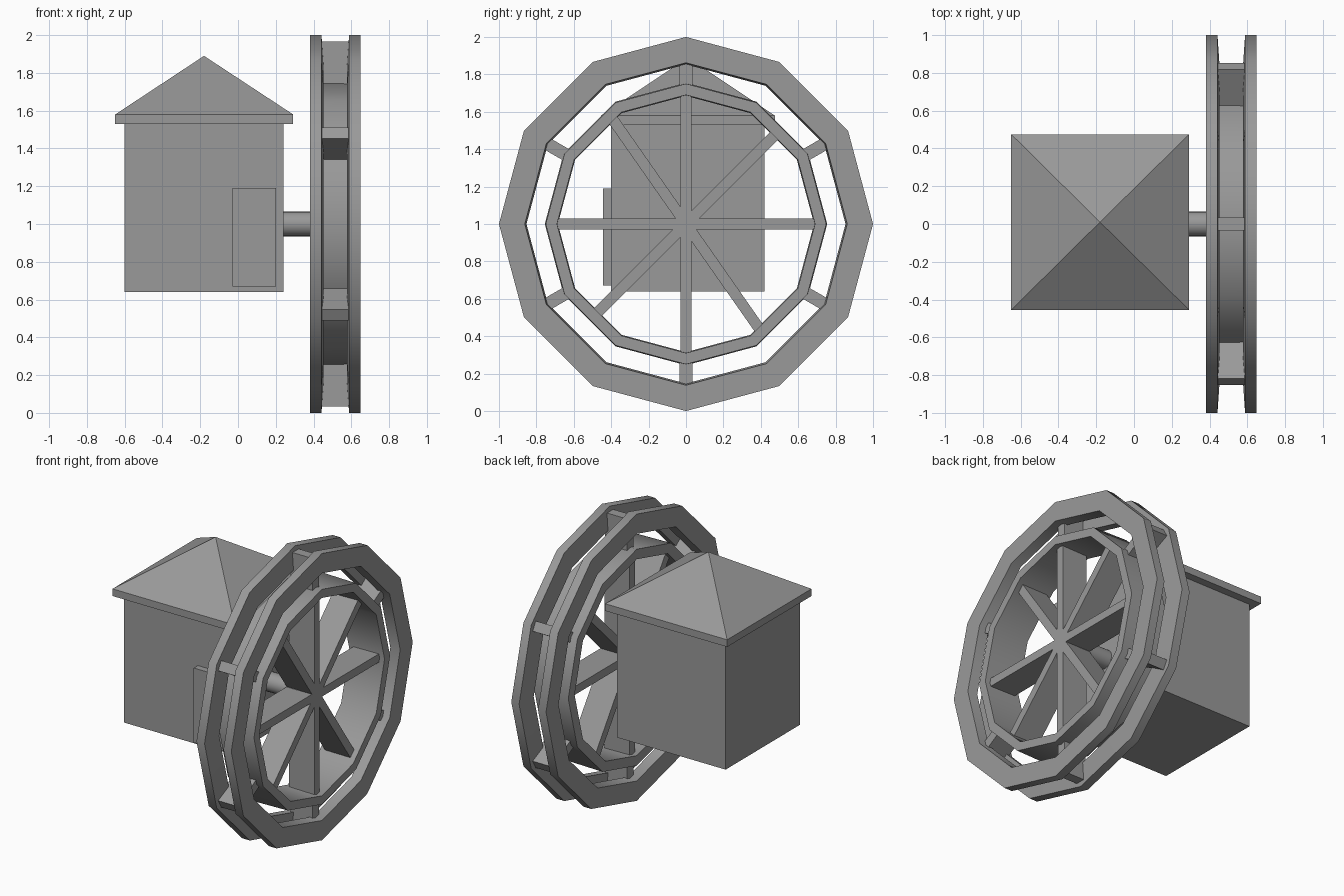
import bpy, bmesh
from math import pi, sin, cos, radians
from mathutils import Matrix

if "Cube" in bpy.data.objects:
    bpy.data.objects.remove(bpy.data.objects["Cube"])

HUB_Z = 1.0

# Dark grey used on every part
grey = bpy.data.materials.new("dark_grey")
grey.diffuse_color = (0.32, 0.32, 0.32, 1)
grey.use_nodes = True
grey.node_tree.nodes["Principled BSDF"].inputs["Base Color"].default_value = grey.diffuse_color


def finish(name, bm):
    bmesh.ops.recalc_face_normals(bm, faces=bm.faces[:])
    me = bpy.data.meshes.new(name)
    bm.to_mesh(me)
    bm.free()
    me.materials.append(grey)
    ob = bpy.data.objects.new(name, me)
    bpy.context.collection.objects.link(ob)
    return ob


def box(name, x0, x1, y0, y1, z0, z1, spin=0.0, lift=0.0):
    """Box from limits, then turned about the x axis and lifted."""
    bm = bmesh.new()
    bmesh.ops.create_cube(bm, size=1)
    size = Matrix.Diagonal((x1 - x0, y1 - y0, z1 - z0, 1))
    mid = Matrix.Translation(((x0 + x1) / 2, (y0 + y1) / 2, (z0 + z1) / 2))
    m = Matrix.Translation((0, 0, lift)) @ Matrix.Rotation(spin, 4, 'X') @ mid @ size
    bm.transform(m)
    return finish(name, bm)


def ring(name, profile, sides=12):
    """Closed (x, radius) profile swept around the axle, smooth around, sharp at profile corners."""
    bm = bmesh.new()
    loops = []
    for i in range(sides):
        a = 2 * pi * i / sides
        loops.append([bm.verts.new((x, r * cos(a), HUB_Z + r * sin(a))) for x, r in profile])
    n = len(profile)
    for i in range(sides):
        p, q = loops[i], loops[(i + 1) % sides]
        for j in range(n):
            k = (j + 1) % n
            bm.faces.new((p[j], p[k], q[k], q[j])).smooth = True
    bm.normal_update()
    bmesh.ops.recalc_face_normals(bm, faces=bm.faces[:])
    for e in bm.edges:
        e.smooth = e.calc_face_angle() < radians(40)
    return finish(name, bm)


# Mill house and door
box("house_body", -0.60, 0.24, -0.40, 0.42, 0.64, 1.55)
box("door", -0.03, 0.20, -0.445, -0.39, 0.67, 1.19)

# Roof: eave slab with a pyramid on top
bm = bmesh.new()
corners = [(-0.65, -0.455), (0.292, -0.455), (0.292, 0.475), (-0.65, 0.475)]
low = [bm.verts.new((x, y, 1.53)) for x, y in corners]
high = [bm.verts.new((x, y, 1.58)) for x, y in corners]
apex = bm.verts.new((-0.18, 0.01, 1.89))
bm.faces.new(low)
for i in range(4):
    j = (i + 1) % 4
    bm.faces.new((low[i], low[j], high[j], high[i]))
    bm.faces.new((high[i], high[j], apex))
finish("roof", bm)

# Axle
bm = bmesh.new()
bmesh.ops.create_cone(bm, cap_ends=True, segments=24, radius1=0.065, radius2=0.065, depth=0.30)
bm.transform(Matrix.Translation((0.35, 0, HUB_Z)) @ Matrix.Rotation(pi / 2, 4, 'Y'))
axle = finish("axle", bm)
for p in axle.data.polygons:
    p.use_smooth = len(p.vertices) == 4

# Two outer rims, slightly thicker toward the hub, and the inner drum
ring("rim_inside", [(0.38, 1.0), (0.442, 1.0), (0.452, 0.853), (0.38, 0.862)])
ring("rim_outside", [(0.648, 1.0), (0.588, 1.0), (0.578, 0.853), (0.648, 0.862)])
ring("drum", [(0.38, 0.755), (0.648, 0.75), (0.648, 0.69), (0.38, 0.685)])

# Paddles between the rims, every 60 degrees
for i in range(6):
    box(f"paddle_{i + 1}", 0.43, 0.60, -0.034, 0.034, 0.73, 0.965, radians(60 * i), HUB_Z)

# Spokes crossing the full wheel (degrees from vertical)
for i, deg in enumerate((0, 90, -45, 35)):
    box(f"spoke_{i + 1}", 0.415, 0.61, -0.029, 0.029, -0.70, 0.70, radians(deg), HUB_Z)
